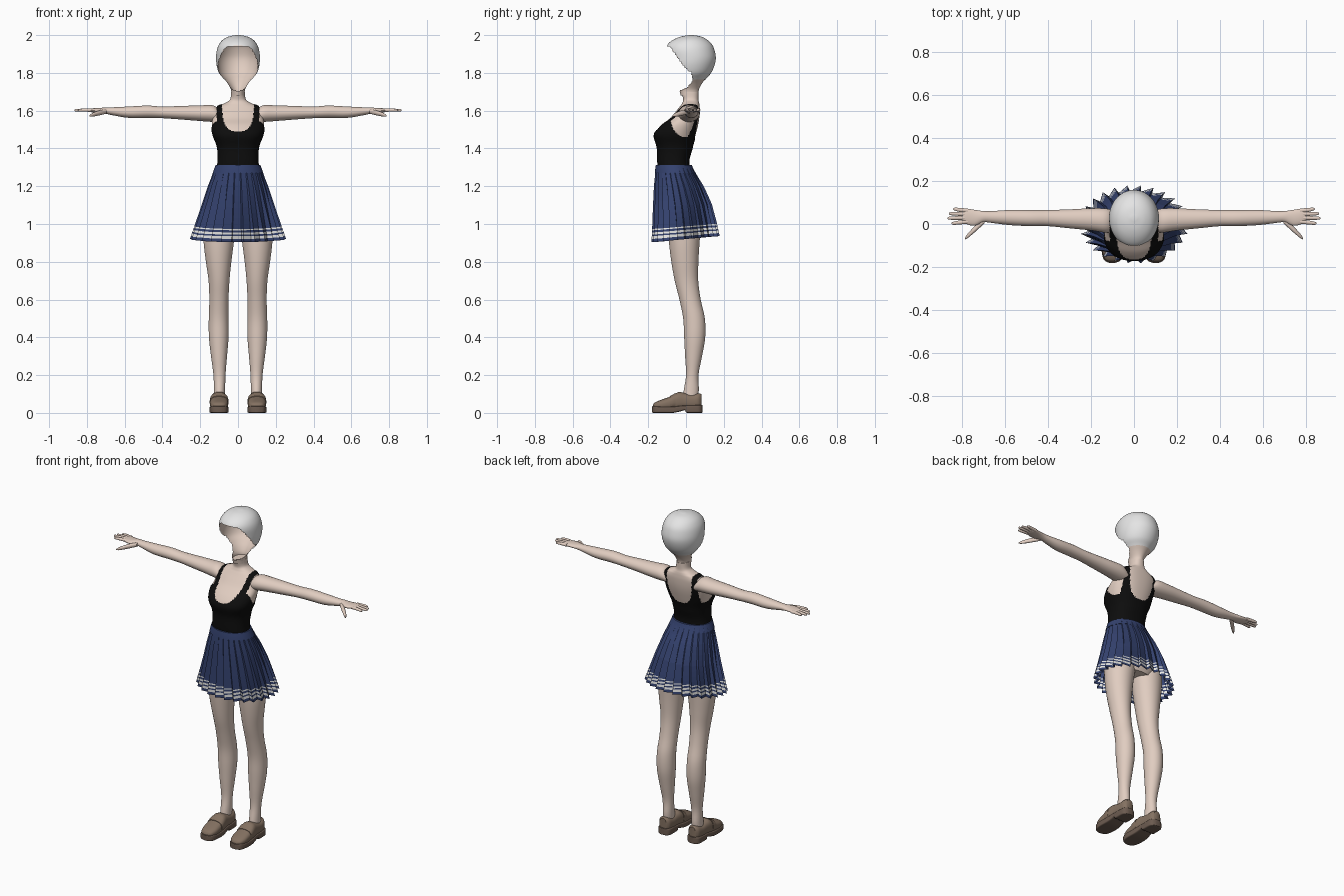
import bpy, bmesh
from math import sin, cos, pi, copysign

old = bpy.data.objects.get("Cube")
if old:
    bpy.data.objects.remove(old, do_unlink=True)


def material(name, r, g, b):
    m = bpy.data.materials.new(name)
    m.use_nodes = True
    m.diffuse_color = (r, g, b, 1)
    m.node_tree.nodes["Principled BSDF"].inputs["Base Color"].default_value = (r, g, b, 1)
    return m


SKIN = material("skin", .75, .61, .53)
HAIR = material("silver hair", .78, .78, .78)
BLACK = material("black cloth", .004, .004, .004)
BLUE = material("navy cloth", .035, .055, .16)
WHITE = material("white stripe", .8, .8, .78)
BROWN = material("brown leather", .23, .165, .12)
SOLE = material("dark brown sole", .15, .105, .08)


def finish(name, bm, mats, smooth=True, mirror=False):
    """Turn a bmesh into an object, optionally mirrored across x."""
    bmesh.ops.recalc_face_normals(bm, faces=bm.faces)
    me = bpy.data.meshes.new(name)
    bm.to_mesh(me)
    bm.free()
    for m in mats:
        me.materials.append(m)
    ob = bpy.data.objects.new(name, me)
    bpy.context.collection.objects.link(ob)
    if mirror:
        ob.modifiers.new("mirror", 'MIRROR').use_mirror_merge = False
    if smooth:
        bpy.ops.object.select_all(action='DESELECT')
        ob.select_set(True)
        bpy.context.view_layer.objects.active = ob
        bpy.ops.object.shade_smooth_by_angle(angle=pi / 4)
    return ob


def catmull(keys, steps):
    """Smooth a list of section keys."""
    out = []
    for i in range(len(keys) - 1):
        p = [keys[max(i - 1, 0)], keys[i], keys[i + 1], keys[min(i + 2, len(keys) - 1)]]
        for s in range(steps):
            t = s / steps
            out.append([b + t * (c - a + t * (2 * a - 5 * b + 4 * c - d + t * (3 * (b - c) + d - a))) / 2
                        for a, b, c, d in zip(*p)])
    return out + [list(keys[-1])]


def interp(table, z):
    """Linear lookup of a row in a table sorted by its first column."""
    for a, b in zip(table, table[1:]):
        if z <= b[0]:
            t = max(0, (z - a[0]) / (b[0] - a[0]))
            return [u + t * (v - u) for u, v in zip(a[1:], b[1:])]
    return table[-1][1:]


def loft(name, axis, keys, mat, power=2.0, segs=32, steps=4, grow=0, keep=None, mirror=False):
    """Skin sections (position, low, high, low, high) along an axis."""
    place = {'X': lambda t, a, b: (t, a, b), 'Y': lambda t, a, b: (a, t, b),
             'Z': lambda t, a, b: (a, b, t)}[axis]
    bm = bmesh.new()
    rings = []
    for t, a0, a1, b0, b1 in catmull(keys, steps):
        ring = []
        for i in range(segs):
            ang = 2 * pi * (i + .5) / segs
            u, v = (copysign(abs(f) ** (2 / power), f) for f in (cos(ang), sin(ang)))
            ring.append(bm.verts.new(place(t, (a0 + a1) / 2 + u * ((a1 - a0) / 2 + grow),
                                           (b0 + b1) / 2 + v * ((b1 - b0) / 2 + grow))))
        rings.append(ring)
    for r, s in zip(rings, rings[1:]):
        for i in range(segs):
            j = (i + 1) % segs
            bm.faces.new((r[i], r[j], s[j], s[i]))
    bm.faces.new(rings[0])
    bm.faces.new(rings[-1])
    if keep:
        gone = [f for f in bm.faces if not keep(f.calc_center_median())]
        bmesh.ops.delete(bm, geom=gone, context='FACES')
    return finish(name, bm, [mat], mirror=mirror)


def sym(*rows):
    """Expand (z, half width, back, front) rows to full sections."""
    return [(z, -w, w, a, b) for z, w, a, b in rows]


# Torso and neck
torso = sym((.97, .1, -.08, .07), (1.05, .155, -.1, .1), (1.15, .15, -.12, .085),
            (1.3, .108, -.145, .015), (1.4, .106, -.15, .03), (1.47, .13, -.166, .05),
            (1.52, .138, -.135, .063), (1.56, .135, -.085, .07), (1.6, .13, -.05, .073),
            (1.625, .105, -.03, .072), (1.64, .07, -.02, .07), (1.66, .042, -.015, .066),
            (1.7, .036, -.025, .067))
loft("torso", 'Z', torso, SKIN, power=2.3, segs=64, steps=6)


# Tank top with scooped neck and arm holes
def in_top(c):
    if not 1.29 < c.z < 1.645:
        return False
    depth = .17 if c.y < .02 else .21
    neck = (abs(c.x) / .085) ** 3 + ((1.66 - c.z) / depth) ** 3 < 1
    arm = abs(c.x) > .112 and ((c.y + .005) / .075) ** 2 + ((c.z - 1.56) / .1) ** 2 < 1
    return not neck and not arm


loft("tank_top", 'Z', torso, BLACK, power=2.3, segs=128, steps=12, grow=.005, keep=in_top)

# Head shell, open at the face, with a hair shell around it
head = sym((1.68, .036, -.028, .066), (1.71, .037, -.035, .068), (1.74, .052, -.04, .082),
           (1.77, .075, -.06, .105), (1.8, .098, -.08, .13), (1.84, .11, -.095, .148),
           (1.88, .113, -.1, .155), (1.92, .109, -.105, .148), (1.95, .098, -.095, .135),
           (1.975, .078, -.065, .11), (1.992, .047, -.025, .078), (2, .01, .02, .035))
opening = [(1.7, -.05), (1.725, .01), (1.76, .035), (1.8, .03), (1.82, 0), (1.94, -.085), (1.965, -.2)]


def behind_face(c):
    return c.y > interp(opening, c.z)[0]


loft("head", 'Z', head, SKIN, segs=96, steps=6, keep=lambda c: behind_face(c) and c.z < 1.985)
loft("hair", 'Z', head, HAIR, segs=96, steps=6, grow=.003,
     keep=lambda c: behind_face(c) and c.z > 1.765)

# Arms and hands
loft("arms", 'X', [(.09, -.03, .06, 1.54, 1.595), (.13, -.04, .072, 1.54, 1.628),
                   (.2, -.03, .073, 1.545, 1.628), (.3, -.02, .068, 1.553, 1.625),
                   (.4, -.01, .065, 1.56, 1.622), (.48, -.01, .065, 1.562, 1.627),
                   (.58, -.005, .065, 1.562, 1.622), (.66, .005, .06, 1.575, 1.618),
                   (.7, .008, .06, 1.583, 1.617), (.74, -.008, .066, 1.588, 1.614),
                   (.78, 0, .071, 1.592, 1.612), (.8, .015, .06, 1.597, 1.608)],
     SKIN, mirror=True)


def digit(name, points):
    loft(name, 'X', [(x, y - r, y + r, z - r * .9, z + r * .9) for x, y, z, r in points],
         SKIN, segs=12, mirror=True)


fingers = [("index", .011, .003, .848), ("middle", .029, .027, .866),
           ("ring", .046, .048, .86), ("little", .062, .069, .84)]
for label, y, tip_y, tip in fingers:
    digit(label + "_fingers", [(.77, y, 1.602, .01), (.81, (y + tip_y) / 2, 1.603, .0095),
                               (tip - .008, tip_y, 1.602, .007), (tip, tip_y, 1.602, .002)])
digit("thumbs", [(.695, .016, 1.597, .014), (.735, -.02, 1.588, .015),
                 (.77, -.053, 1.578, .011), (.785, -.068, 1.573, .004)])

# Legs
loft("legs", 'Z', [(.06, .07, .128, -.02, .06), (.12, .068, .128, -.012, .068),
                   (.2, .066, .13, 0, .066), (.3, .058, .143, -.005, .085),
                   (.4, .05, .154, -.01, .102), (.5, .05, .155, -.015, .1),
                   (.6, .05, .152, -.035, .078), (.7, .045, .156, -.06, .065),
                   (.8, .035, .17, -.078, .066), (.9, .022, .182, -.09, .072),
                   (1, .01, .185, -.095, .08), (1.08, .02, .17, -.09, .08)],
     SKIN, mirror=True)


# Loafers: upper, strap and heeled sole
def shoe_part(name, rows, mat, power, steps=4):
    loft(name, 'Y', [(y, .1 - w, .1 + w, lo, hi) for y, w, lo, hi in rows], mat,
         power=power, steps=steps, mirror=True)


shoe_part("shoe_uppers", [(-.176, .012, .025, .04), (-.165, .034, .02, .055), (-.13, .047, .015, .07),
                          (-.08, .048, .015, .088), (-.04, .045, .015, .11), (-.01, .042, .02, .106),
                          (.03, .04, .02, .098), (.065, .036, .02, .104), (.082, .022, .025, .1)],
          BROWN, 2.6)
shoe_part("shoe_straps", [(-.085, .0495, .02, .089), (-.07, .05, .02, .097), (-.055, .0485, .02, .106)],
          BROWN, 2.6)
shoe_part("shoe_soles", [(-.181, .012, .002, .034), (-.168, .038, 0, .036), (-.13, .05, 0, .034),
                         (-.07, .05, 0, .034), (-.03, .045, .008, .038), (-.005, .043, .014, .04),
                         (.003, .043, .001, .04), (.06, .042, 0, .042), (.08, .032, 0, .042),
                         (.088, .014, .002, .042)], SOLE, 7)

# Pleated skirt with hem stripes
HEM, TOP, PLEATS = .92, 1.3, 26
shape = sym((.92, .255, -.184, .18), (1, .227, -.18, .163), (1.1, .193, -.176, .137),
            (1.2, .16, -.171, .093), (1.25, .14, -.166, .062), (1.31, .12, -.159, .03))
stripes = [(.016, .03), (.038, .049), (.06, .067)]
heights = sorted([0] + [h for s in stripes for h in s] + [.09 + .029 * i for i in range(11)])
bm = bmesh.new()
rings = []
for h in heights:
    x0, x1, y0, y1 = interp(shape, HEM + h)
    low = 1 - h / (TOP - HEM)
    ring = []
    for i in range(PLEATS):
        for part, depth in ((0, 0), (.85, .13)):
            a = 2 * pi * (i + part) / PLEATS
            k = 1 - depth * (low + .15)
            ring.append(bm.verts.new((x1 * cos(a) * k, (y0 + y1) / 2 + (y1 - y0) / 2 * sin(a) * k,
                                      HEM + h + .016 * sin(a) * low)))
    rings.append(ring)
for h, r, s in zip(heights, rings, rings[1:]):
    for i in range(len(r)):
        j = (i + 1) % len(r)
        face = bm.faces.new((r[i], r[j], s[j], s[i]))
        face.material_index = int(any(lo <= h < hi for lo, hi in stripes))
finish("skirt", bm, [BLUE, WHITE], smooth=False)
loft("waistband", 'Z', sym((1.27, .134, -.165, .05), (1.29, .127, -.163, .04), (1.312, .119, -.16, .031)),
     BLUE, segs=48)
